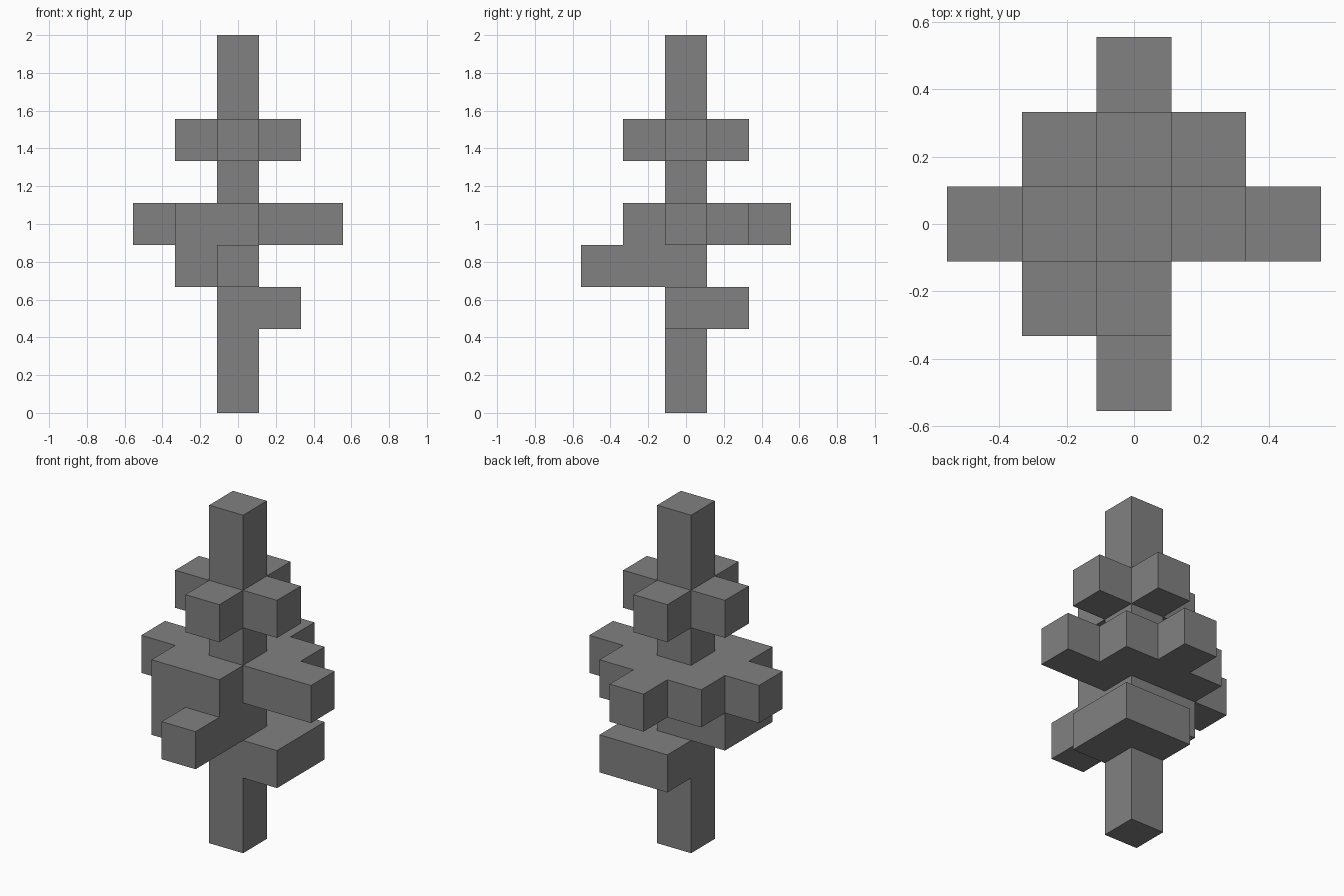
import bpy
import bmesh
from mathutils import Vector

if "Cube" in bpy.data.objects:
    bpy.data.objects.remove(bpy.data.objects["Cube"], do_unlink=True)

CELL = 2 / 9  # edge of one block; the column is nine blocks tall

grey = bpy.data.materials.new("mid_grey")
grey.use_nodes = True
grey.diffuse_color = (0.22, 0.22, 0.22, 1)
grey.node_tree.nodes["Principled BSDF"].inputs["Base Color"].default_value = grey.diffuse_color


def box(xs, ys, zs):
    """Blocks filling inclusive index ranges along x, y and z."""
    return {(x, y, z)
            for x in range(xs[0], xs[1] + 1)
            for y in range(ys[0], ys[1] + 1)
            for z in range(zs[0], zs[1] + 1)}


def column(low, high):
    return box((0, 0), (0, 0), (low, high))


# Each part is a union of block ranges
parts = {
    "lower_post": column(0, 1),
    "back_left_ledge": box((0, 1), (0, 1), (2, 2)),
    "front_right_ledge": box((-1, 0), (-1, 0), (3, 3)) | box((0, 0), (-2, -2), (3, 3)),
    "wide_tier": (box((-2, 2), (0, 0), (4, 4)) | box((-1, 1), (1, 1), (4, 4))
                  | box((-1, 0), (-1, -1), (4, 4)) | box((0, 0), (2, 2), (4, 4))),
    "middle_post": column(5, 5),
    "cross_tier": box((-1, 1), (0, 0), (6, 6)) | box((0, 0), (-1, 1), (6, 6)),
    "top_post": column(7, 8),
}
filled = set().union(*parts.values())


def build(name, blocks):
    """Skin the exposed sides of the blocks and merge flat neighbours."""
    bm = bmesh.new()
    for block in blocks:
        centre = Vector(block) + Vector((0, 0, 0.5))
        for axis in range(3):
            for sign in (-1, 1):
                out = Vector((0, 0, 0))
                out[axis] = sign
                if tuple(int(c) for c in Vector(block) + out) in filled:
                    continue
                u = Vector((0, 0, 0))
                u[(axis + 1) % 3] = 1
                v = out.cross(u)
                corners = (-u - v, u - v, u + v, v - u)
                bm.faces.new([bm.verts.new((centre + (out + c) / 2) * CELL)
                              for c in corners])
    bmesh.ops.remove_doubles(bm, verts=bm.verts, dist=0.001)
    bmesh.ops.dissolve_limit(bm, angle_limit=0.01, verts=bm.verts, edges=bm.edges)
    mesh = bpy.data.meshes.new(name)
    bm.to_mesh(mesh)
    bm.free()
    mesh.materials.append(grey)
    bpy.context.collection.objects.link(bpy.data.objects.new(name, mesh))


for part_name, part_blocks in parts.items():
    build(part_name, part_blocks)
